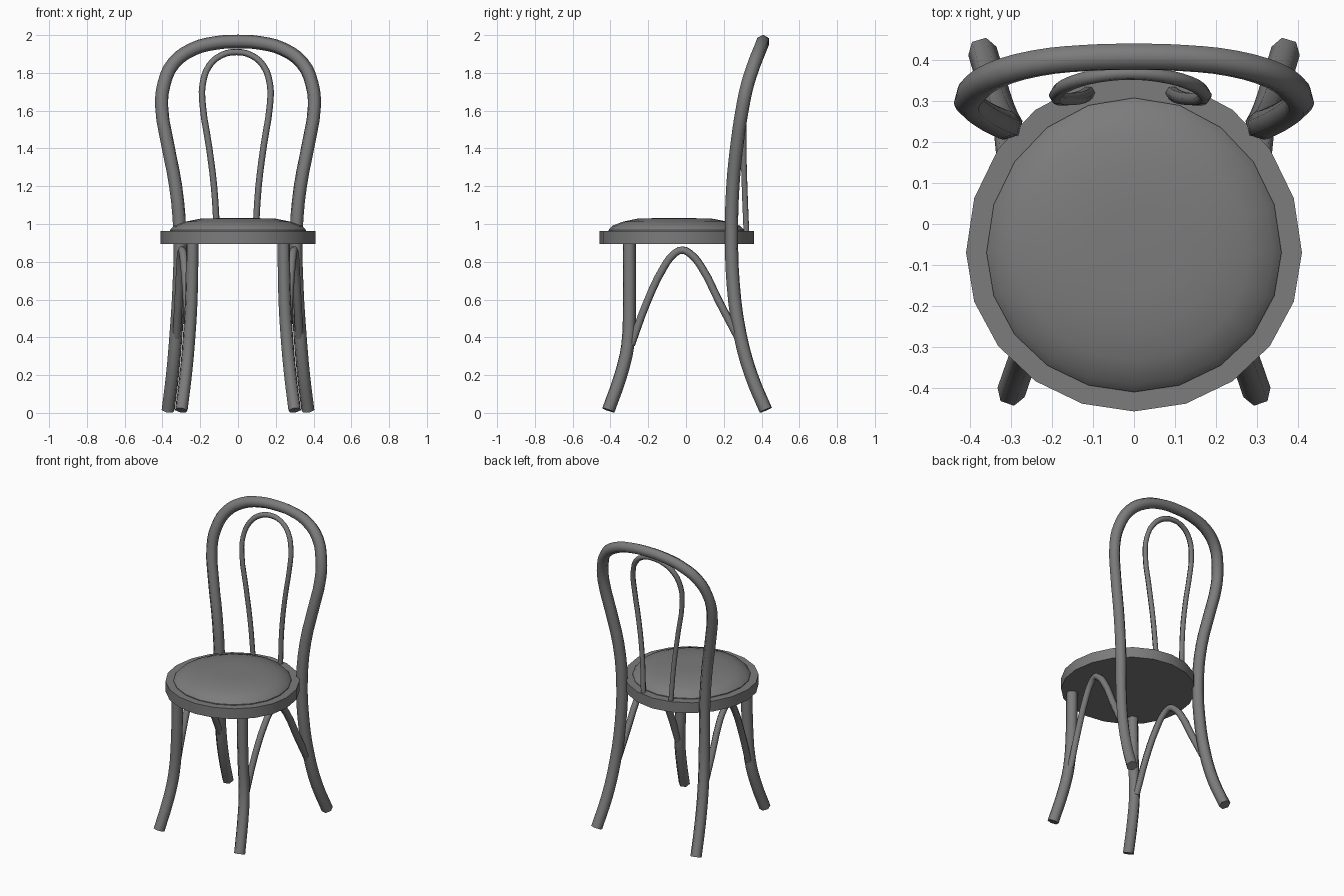
import bpy, bmesh
from math import sin, cos, tau, radians

cube = bpy.data.objects.get("Cube")
if cube:
    bpy.data.objects.remove(cube, do_unlink=True)

GREY = (0.2, 0.2, 0.2, 1)
mat = bpy.data.materials.new("grey_wood")
mat.use_nodes = True
mat.diffuse_color = GREY
mat.node_tree.nodes["Principled BSDF"].inputs["Base Color"].default_value = GREY


def finish(obj, angle=40):
    bpy.ops.object.select_all(action="DESELECT")
    obj.select_set(True)
    bpy.context.view_layer.objects.active = obj
    if obj.type == "CURVE":
        bpy.ops.object.convert(target="MESH")
    obj = bpy.context.view_layer.objects.active
    obj.data.materials.clear()
    obj.data.materials.append(mat)
    bpy.ops.object.shade_smooth_by_angle(angle=radians(angle))


def bent_rod(name, points, radius):
    """Six-sided bent rod through the points, with closed ends."""
    curve = bpy.data.curves.new(name, "CURVE")
    curve.dimensions = "3D"
    curve.bevel_depth = radius
    curve.bevel_resolution = 1
    curve.resolution_u = 3
    curve.use_fill_caps = True
    spline = curve.splines.new("BEZIER")
    spline.bezier_points.add(len(points) - 1)
    for bp, co in zip(spline.bezier_points, points):
        bp.co = co
        bp.handle_left_type = bp.handle_right_type = "AUTO"
    obj = bpy.data.objects.new(name, curve)
    bpy.context.collection.objects.link(obj)
    finish(obj, 65)


def mirrored(points, side=-1):
    return [(side * x, y, z) for x, y, z in points]


def loop(half):
    """Complete a half path that ends on the centre line."""
    return half + mirrored(half[-2::-1])


def turned_disc(name, profile, sides=20, centre=-0.07):
    """Closed disc from (radius, z) rings, slightly longer to the back."""
    bm = bmesh.new()
    rings = []
    for r, z in profile:
        ring = []
        for i in range(sides):
            a = tau * i / sides
            stretch = 1.05 if sin(a) > 0 else 0.945
            ring.append(bm.verts.new((r * cos(a), centre + r * stretch * sin(a), z)))
        rings.append(ring)
    for low, high in zip(rings, rings[1:]):
        for i in range(sides):
            j = (i + 1) % sides
            bm.faces.new((low[i], low[j], high[j], high[i]))
    bm.faces.new(rings[0][::-1])
    bm.faces.new(rings[-1])
    mesh = bpy.data.meshes.new(name)
    bm.to_mesh(mesh)
    bm.free()
    obj = bpy.data.objects.new(name, mesh)
    bpy.context.collection.objects.link(obj)
    finish(obj)


# Seat
turned_disc("seat_rim", [(0.41, 0.893), (0.41, 0.963)])
turned_disc("seat_cushion", [(0.36, 0.95), (0.36, 0.968), (0.34, 0.99),
                             (0.28, 1.012), (0.2, 1.028), (0.1, 1.031)])

# Back legs and outer hoop in one bent piece
bent_rod("back_legs_and_hoop", loop([
    (0.37, 0.422, 0.015), (0.347, 0.345, 0.2), (0.328, 0.285, 0.42),
    (0.312, 0.25, 0.68), (0.308, 0.241, 0.95), (0.33, 0.248, 1.2),
    (0.372, 0.27, 1.42), (0.404, 0.3, 1.62), (0.392, 0.326, 1.74),
    (0.342, 0.362, 1.85), (0.24, 0.392, 1.925), (0.12, 0.405, 1.958),
    (0, 0.408, 1.966)]), 0.036)

# Inner back loop
inner = loop([
    (0.102, 0.32, 0.95), (0.118, 0.31, 1.2), (0.146, 0.305, 1.42),
    (0.178, 0.308, 1.63), (0.178, 0.322, 1.74), (0.142, 0.345, 1.84),
    (0.075, 0.362, 1.895), (0, 0.368, 1.91)])
bent_rod("back_inner_loop", [(x - 0.009, y, z) for x, y, z in inner], 0.017)

# Front legs and side arches
front_leg = [(0.3, -0.411, 0.014), (0.277, -0.345, 0.2), (0.262, -0.308, 0.36),
             (0.247, -0.3, 0.6), (0.242, -0.3, 0.9)]
arch = [(0.262, -0.29, 0.36), (0.27, -0.205, 0.59), (0.283, -0.115, 0.775),
        (0.29, -0.065, 0.84), (0.296, -0.02, 0.862), (0.301, 0.025, 0.84),
        (0.305, 0.08, 0.775), (0.315, 0.175, 0.59), (0.325, 0.275, 0.4)]
for label, side in (("left", 1), ("right", -1)):
    bent_rod("front_leg_" + label, mirrored(front_leg, side), 0.035)
    bent_rod("side_arch_" + label, mirrored(arch, side), 0.022)
